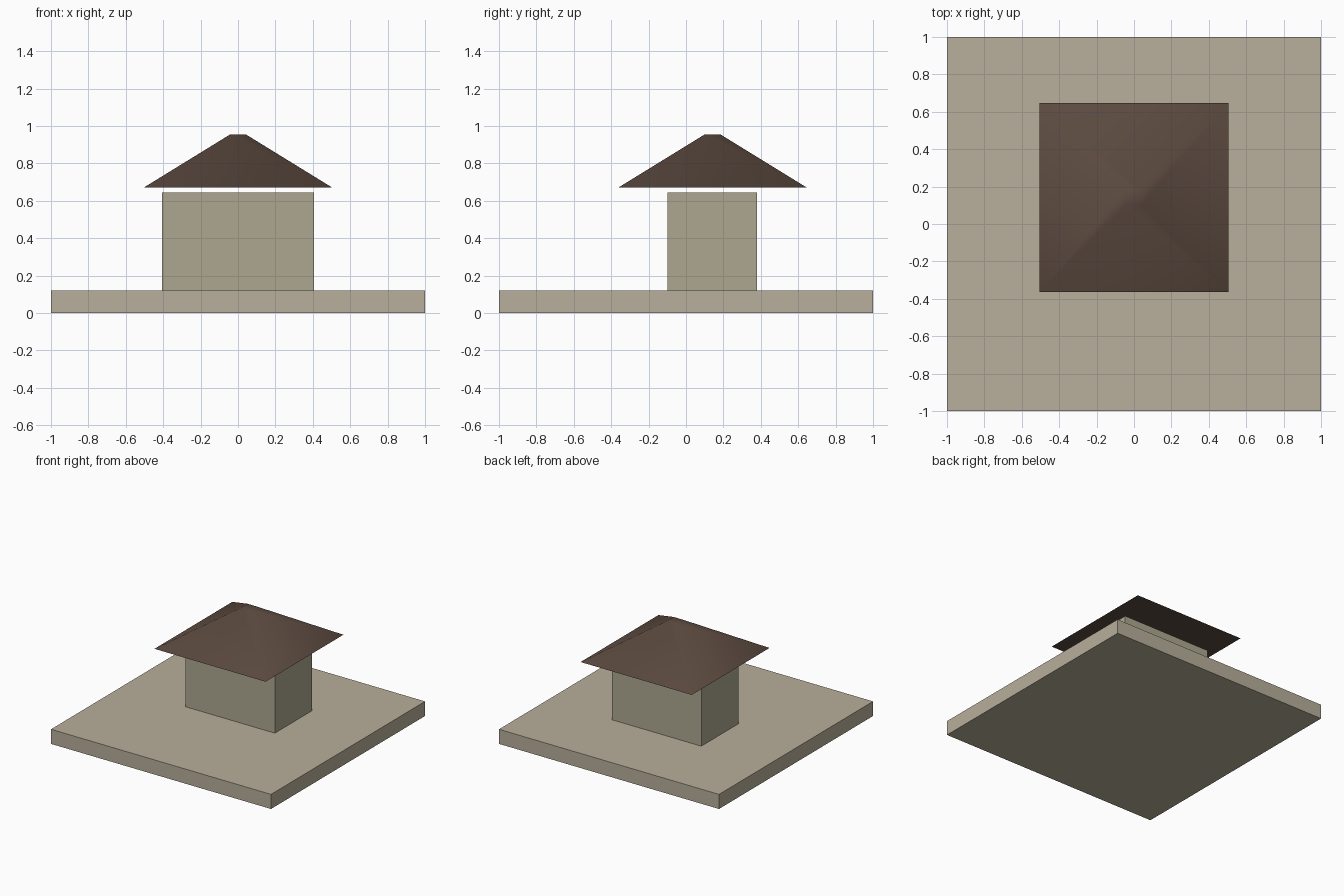
import bpy, math

if "Cube" in bpy.data.objects:
    bpy.data.objects.remove(bpy.data.objects["Cube"])


def paint(obj, name, color):
    mat = bpy.data.materials.new(name)
    mat.diffuse_color = (*color, 1)
    mat.use_nodes = True
    mat.node_tree.nodes["Principled BSDF"].inputs["Base Color"].default_value = mat.diffuse_color
    obj.data.materials.append(mat)


def box(name, lo, hi, color):
    centre = [(a + b) / 2 for a, b in zip(lo, hi)]
    bpy.ops.mesh.primitive_cube_add(size=1, location=centre)
    obj = bpy.context.object
    obj.name = name
    obj.scale = [b - a for a, b in zip(lo, hi)]
    bpy.ops.object.transform_apply(location=False, rotation=False, scale=True)
    paint(obj, name + "_colour", color)
    return obj


# Ground slab and house walls
box("base_slab", (-1, -1, 0), (1, 1, 0.12), (0.48, 0.43, 0.33))
box("walls", (-0.405, -0.1, 0.12), (0.405, 0.38, 0.645), (0.42, 0.39, 0.28))

# Hipped roof: a truncated four-sided cone floating just above the walls
half_eave, half_top = 0.505, 0.042
z0, z1 = 0.67, 0.955
bpy.ops.mesh.primitive_cone_add(
    vertices=4, radius1=half_eave * math.sqrt(2), radius2=half_top * math.sqrt(2),
    depth=z1 - z0, location=(0, 0.142, (z0 + z1) / 2), rotation=(0, 0, math.pi / 4))
roof = bpy.context.object
roof.name = "roof"
bpy.ops.object.transform_apply(location=False, rotation=True, scale=False)
bpy.ops.object.shade_smooth_by_angle(angle=math.radians(60))
paint(roof, "roof_colour", (0.107, 0.069, 0.051))
